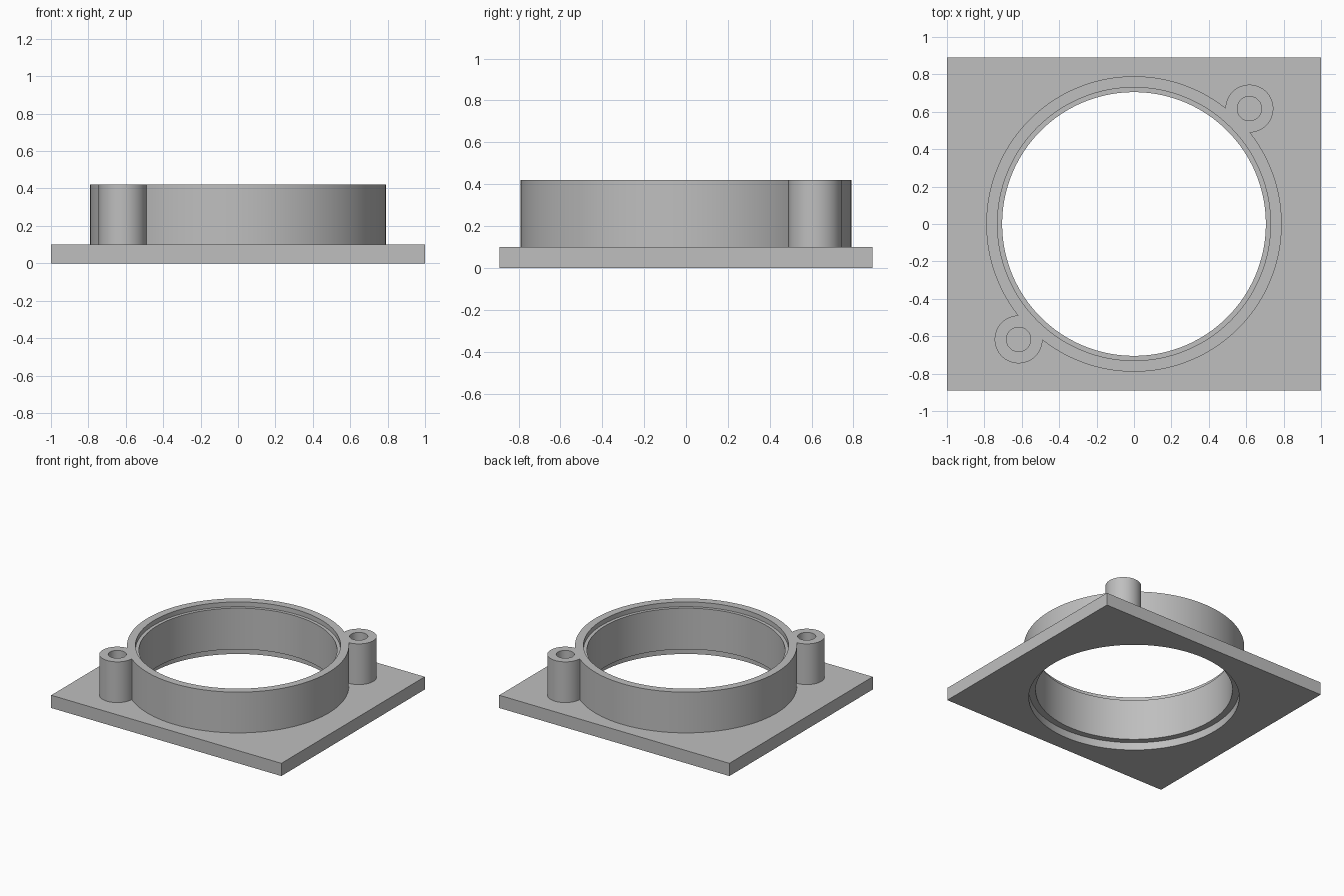
import bpy
import math

cube = bpy.data.objects.get("Cube")
if cube:
    bpy.data.objects.remove(cube, do_unlink=True)

PLATE_TOP, TOP = 0.1, 0.42
BOSS = 0.617

grey = bpy.data.materials.new("plain grey")
grey.use_nodes = True
colour = (0.52, 0.52, 0.52, 1)
grey.diffuse_color = colour
grey.node_tree.nodes["Principled BSDF"].inputs["Base Color"].default_value = colour


def lathe(name, profile, centre=(0, 0), sides=128):
    """Closed solid turned round z from (radius, height) pairs, bottom to top."""
    verts, faces = [], []
    for r, z in profile:
        for i in range(sides):
            a = math.tau * i / sides
            verts.append((centre[0] + r * math.cos(a), centre[1] + r * math.sin(a), z))
    for k in range(len(profile) - 1):
        for i in range(sides):
            j = (i + 1) % sides
            lo, hi = k * sides, (k + 1) * sides
            faces.append((lo + i, lo + j, hi + j, hi + i))
    last = (len(profile) - 1) * sides
    faces.append(tuple(reversed(range(sides))))
    faces.append(tuple(range(last, last + sides)))
    mesh = bpy.data.meshes.new(name)
    mesh.from_pydata(verts, [], faces)
    mesh.materials.append(grey)
    obj = bpy.data.objects.new(name, mesh)
    bpy.context.collection.objects.link(obj)
    return obj


def combine(body, tool, operation):
    """Apply a boolean and remove the tool."""
    tool.hide_render = True
    mod = body.modifiers.new(tool.name, 'BOOLEAN')
    mod.operation = operation
    mod.solver = 'EXACT'
    mod.object = tool
    bpy.context.view_layer.objects.active = body
    bpy.ops.object.modifier_apply(modifier=mod.name)
    bpy.data.objects.remove(tool, do_unlink=True)


# Rectangular base plate
bpy.ops.mesh.primitive_cube_add(size=1, location=(0, 0, PLATE_TOP / 2))
body = bpy.context.object
body.name = "flanged_collar"
body.scale = (2, 1.78, PLATE_TOP)
bpy.ops.object.transform_apply(location=True, scale=True)
body.data.materials.append(grey)

# Collar and two screw bosses on opposite corners
combine(body, lathe("collar", [(0.79, 0.05), (0.79, TOP)]), 'UNION')
for s in (-1, 1):
    boss = lathe("screw_boss", [(0.128, 0.05), (0.128, TOP)], (s * BOSS, s * BOSS), 64)
    combine(body, boss, 'UNION')

# Stepped bore: recess below, narrow throat, shallow seat on top
bore = [(0.754, -0.1), (0.754, 0.06), (0.705, 0.06),
        (0.705, 0.383), (0.73, 0.383), (0.73, 0.6)]
combine(body, lathe("bore", bore), 'DIFFERENCE')

# Blind screw holes
for s in (-1, 1):
    hole = lathe("screw_hole", [(0.065, PLATE_TOP), (0.065, 0.6)], (s * BOSS, s * BOSS), 64)
    combine(body, hole, 'DIFFERENCE')

# Smooth round walls with crisp edges
bpy.ops.object.select_all(action='DESELECT')
body.select_set(True)
bpy.context.view_layer.objects.active = body
bpy.ops.object.shade_smooth_by_angle(angle=math.radians(30))
